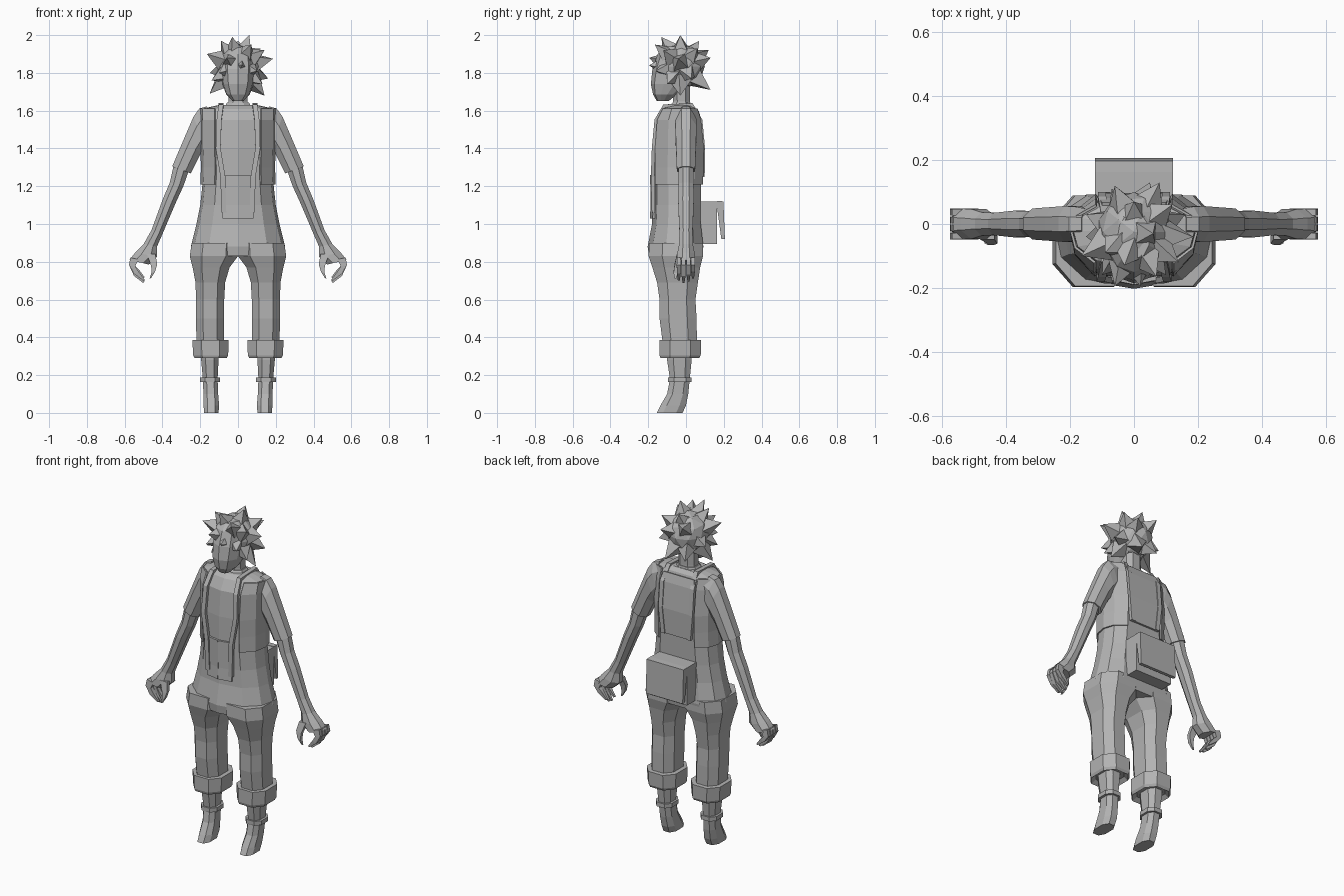
import bpy, bmesh, math
from mathutils import Vector

grey = bpy.data.materials.new("plain_grey")
grey.diffuse_color = (0.45, 0.45, 0.45, 1)


def finish(name, bm, mirror=False, thick=0):
    bmesh.ops.recalc_face_normals(bm, faces=bm.faces)
    me = bpy.data.meshes.new(name)
    bm.to_mesh(me)
    bm.free()
    me.materials.append(grey)
    ob = bpy.data.objects.new(name, me)
    bpy.context.collection.objects.link(ob)
    if thick:
        s = ob.modifiers.new("Solidify", 'SOLIDIFY')
        s.thickness, s.offset = thick, 0
    if mirror:
        ob.modifiers.new("Mirror", 'MIRROR').use_clip = True
    return ob


def loft(name, rings, mirror=False, closed=True, thick=0, bm=None):
    """Skin a list of equal-length rings; closed rings get end caps."""
    own = bm is None
    bm = bm or bmesh.new()
    vs = [[bm.verts.new(p) for p in r] for r in rings]
    n = len(rings[0])
    for a, b in zip(vs, vs[1:]):
        for i in range(n if closed else n - 1):
            j = (i + 1) % n
            bm.faces.new((a[i], a[j], b[j], b[i]))
    if closed:
        bm.faces.new(vs[0])
        bm.faces.new(vs[-1])
    if own:
        return finish(name, bm, mirror, thick)


def block(z, x0, x1, y0, y1, dy=0, c=0.5):
    """Eight-sided horizontal section with cut corners; dy tilts it along y."""
    cx, cy, a, b = (x0 + x1) / 2, (y0 + y1) / 2, (x1 - x0) / 2, (y1 - y0) / 2
    k = ((c, -1), (1, -c), (1, c), (c, 1), (-c, 1), (-1, c), (-1, -c), (-c, -1))
    return [(cx + a * u, cy + b * v, z + dy * v) for u, v in k]


def limb(outer, inner, hy, y=0, n=8):
    """Section of a limb lying in the xz plane, from its two outline points."""
    o, i = Vector((outer[0], 0, outer[1])), Vector((inner[0], 0, inner[1]))
    m, h = (o + i) / 2 + Vector((0, y, 0)), (o - i) / 2
    return [m + h * math.cos(t) * 1.05 + Vector((0, hy * math.sin(t) * 1.05, 0))
            for t in (math.tau * (k + 0.5) / n for k in range(n))]


# Torso: z, half width, front y, back y
TORSO = [(0.83, 0.25, -0.195, 0.085), (0.88, 0.25, -0.203, 0.092), (1.0, 0.22, -0.18, 0.078),
         (1.1, 0.2, -0.176, 0.078), (1.25, 0.184, -0.178, 0.08), (1.4, 0.188, -0.178, 0.083),
         (1.55, 0.19, -0.165, 0.068), (1.61, 0.19, -0.13, 0.05), (1.63, 0.1, -0.1, 0.03)]


def half_section(z, w, f, b):
    d = b - f
    return [(0, f, z), (0.62 * w, f + 0.09 * d, z), (0.93 * w, f + 0.33 * d, z), (w, f + 0.6 * d, z),
            (0.9 * w, b - 0.17 * d, z), (0.6 * w, b, z), (0, b, z)]


def torso_at(z):
    for p, q in zip(TORSO, TORSO[1:]):
        if z <= q[0]:
            t = (z - p[0]) / (q[0] - p[0])
            return [u + (v - u) * t for u, v in zip(p, q)]
    return TORSO[-1]


def full(h):
    return h + [(-x, y, z) for x, y, z in h[-2:0:-1]]


loft("torso", [full(half_section(*r)) for r in TORSO])


# Vest sides, following the torso surface
def vest_row(z):
    z0, w, f, b = torso_at(z)
    return half_section(z0, w + 0.007, f - 0.008, b + 0.008)[1:6]


loft("vest_side", [vest_row(z) for z in (1.21, 1.3, 1.4, 1.55, 1.61)], mirror=True, closed=False, thick=0.008)


# Front bib and back panel laid on the torso
def panel(name, rows, back=False):
    out = []
    for z, hw in rows:
        _, w, f, b = torso_at(z)
        y = [b + 0.008] * 2 if back else [f - 0.006, f - 0.006 + hw * 0.09 * (b - f) / (0.62 * w)]
        out.append([(0, y[0], z), (hw, y[1], z)])
    loft(name, out, mirror=True, closed=False, thick=0.012)


panel("front_bib", [(1.03, 0.08), (1.1, 0.08), (1.26, 0.075)])
panel("back_panel", [(1.25, 0.08), (1.28, 0.1), (1.4, 0.108), (1.55, 0.11), (1.6, 0.1)], back=True)

# Shoulder straps
strap = [(-0.172, 1.06, 0.075), (-0.177, 1.25, 0.08), (-0.172, 1.4, 0.105), (-0.158, 1.55, 0.1), (-0.115, 1.625, 0.09),
         (0.03, 1.632, 0.09), (0.078, 1.55, 0.1), (0.092, 1.4, 0.1), (0.09, 1.25, 0.085)]
loft("shoulder_strap", [[(x - 0.013, y, z), (x + 0.013, y, z)] for y, z, x in strap],
     mirror=True, closed=False, thick=0.018)

# Trouser legs, cuffs, shins with feet, ankle straps
legs = [(0.9, 0.0, 0.245, -0.195, 0.09), (0.83, 0.0, 0.255, -0.198, 0.09), (0.77, 0.045, 0.24, -0.178, 0.075),
        (0.69, 0.068, 0.225, -0.153, 0.063), (0.6, 0.073, 0.222, -0.14, 0.05),
        (0.5, 0.073, 0.222, -0.14, 0.056), (0.36, 0.073, 0.22, -0.122, 0.058)]
loft("trouser_leg", [block(*r) for r in legs], mirror=True)
cuff = [(0.31, 0.08, 0.21, -0.11, 0.05), (0.29, 0.06, 0.23, -0.135, 0.07), (0.305, 0.052, 0.237, -0.14, 0.078),
        (0.385, 0.05, 0.242, -0.14, 0.08), (0.387, 0.075, 0.218, -0.12, 0.055)]
loft("trouser_cuff", [block(*r) for r in cuff], mirror=True)
shin = [(0.36, 0.1, 0.2, -0.1, 0.03), (0.28, 0.103, 0.195, -0.1, 0.03), (0.18, 0.108, 0.186, -0.085, 0.02),
        (0.1, 0.105, 0.183, -0.1, 0.012), (0.04, 0.1, 0.182, -0.135, 0.0), (0.0, 0.103, 0.18, -0.155, -0.018)]
loft("shin_and_foot", [block(*r) for r in shin], mirror=True)
loft("ankle_strap", [block(z, 0.095, 0.2, -0.095, 0.03) for z in (0.163, 0.188)], mirror=True)

# Sleeves and forearms
loft("sleeve", [limb((0.165, 1.625), (0.13, 1.46), 0.05), limb((0.205, 1.615), (0.145, 1.43), 0.056),
                limb((0.237, 1.57), (0.17, 1.4), 0.058), limb((0.28, 1.47), (0.197, 1.37), 0.055),
                limb((0.35, 1.305), (0.248, 1.267), 0.05)], mirror=True)
loft("forearm_and_palm", [limb((0.34, 1.32), (0.258, 1.285), 0.042), limb((0.362, 1.22), (0.288, 1.2), 0.042),
                          limb((0.4, 1.13), (0.325, 1.12), 0.043), limb((0.458, 0.97), (0.402, 0.94), 0.036),
                          limb((0.5, 0.895), (0.428, 0.88), 0.038), limb((0.545, 0.85), (0.427, 0.825), 0.048),
                          limb((0.577, 0.81), (0.47, 0.785), 0.05)], mirror=True)

# Fingers and thumb
bm = bmesh.new()
for k, y in enumerate((-0.038, -0.013, 0.013, 0.037)):
    d = (0.0, -0.012, -0.005, 0.012)[k]
    loft("", [limb((0.577, 0.825), (0.52, 0.81), 0.013, y, 4), limb((0.583, 0.785), (0.538, 0.775), 0.015, y, 4),
              limb((0.555, 0.735 + d), (0.52, 0.748 + d), 0.014, y, 4),
              limb((0.505, 0.7 + d), (0.492, 0.706 + d), 0.007, y, 4)], bm=bm)
loft("", [limb((0.49, 0.84), (0.43, 0.84), 0.018, -0.035, 4), limb((0.465, 0.775), (0.422, 0.79), 0.015, -0.05, 4),
          limb((0.462, 0.74), (0.435, 0.75), 0.013, -0.056, 4), limb((0.47, 0.71), (0.458, 0.715), 0.006, -0.056, 4)],
     bm=bm)
finish("fingers", bm, mirror=True)

# Neck, collar and face
loft("neck", [block(1.6, -0.058, 0.058, -0.075, 0.025), block(1.65, -0.05, 0.05, -0.068, 0.02),
              block(1.75, -0.05, 0.05, -0.075, 0.02)])
loft("collar", [block(1.615, -0.075, 0.075, -0.09, 0.03), block(1.642, -0.058, 0.058, -0.072, 0.025)])
face = [(1.652, 0.03, -0.155, -0.09), (1.685, 0.062, -0.174, -0.05), (1.74, 0.082, -0.186, 0.02),
        (1.82, 0.09, -0.178, 0.06), (1.9, 0.085, -0.15, 0.05), (1.94, 0.05, -0.11, 0.02)]
loft("face", [full(half_section(*r)) for r in face])

# Hair: faceted cap with tapered spikes
bm = bmesh.new()
C = Vector((0, -0.025, 1.835))
bmesh.ops.create_icosphere(bm, subdivisions=2, radius=1)
for v in bm.verts:
    v.co = C + Vector((v.co.x * 0.115, v.co.y * 0.125, v.co.z * 0.12))
TIPS = [(-0.165, -0.1, 1.9), (0.185, -0.04, 1.875), (-0.09, -0.09, 1.97), (-0.03, -0.13, 1.99), (0.06, -0.03, 2.0),
        (0.07, -0.165, 1.95), (0.14, -0.12, 1.92), (-0.15, -0.04, 1.69), (0.14, -0.03, 1.68), (0.16, 0.03, 1.77),
        (-0.15, 0.03, 1.8), (0.08, 0.13, 1.88), (-0.06, 0.12, 1.92), (0.05, 0.13, 1.71), (-0.07, 0.11, 1.72),
        (0.0, 0.07, 1.97), (-0.06, -0.195, 1.88), (0.02, -0.195, 1.84), (0.1, -0.16, 1.81), (-0.1, -0.16, 1.8),
        (-0.14, -0.1, 1.76), (0.13, -0.1, 1.74), (0.12, 0.06, 1.93)]
for k, t in enumerate(TIPS):
    d = Vector(t) - C
    q = d.to_track_quat('Z', 'Y')
    ring = [bm.verts.new(C + d * 0.5 + q @ Vector((0.058 * math.cos(a), 0.058 * math.sin(a), 0)))
            for a in (k + math.tau * i / 4 for i in range(4))]
    tip = bm.verts.new(t)
    for i in range(4):
        bm.faces.new((ring[i], ring[(i + 1) % 4], tip))
    bm.faces.new(ring[::-1])
finish("spiky_hair", bm)

# Waist bag with a hanging flap
bag = [(0.075, 0.895), (0.165, 0.895), (0.165, 1.12), (0.075, 1.12)]
flap = [(0.163, 1.1), (0.163, 1.122), (0.198, 1.12), (0.206, 0.92), (0.187, 0.92)]
for name, prof in (("bag_body", bag), ("bag_flap", flap)):
    loft(name, [[(x, y, z) for y, z in prof] for x in (-0.122, 0.122)])
